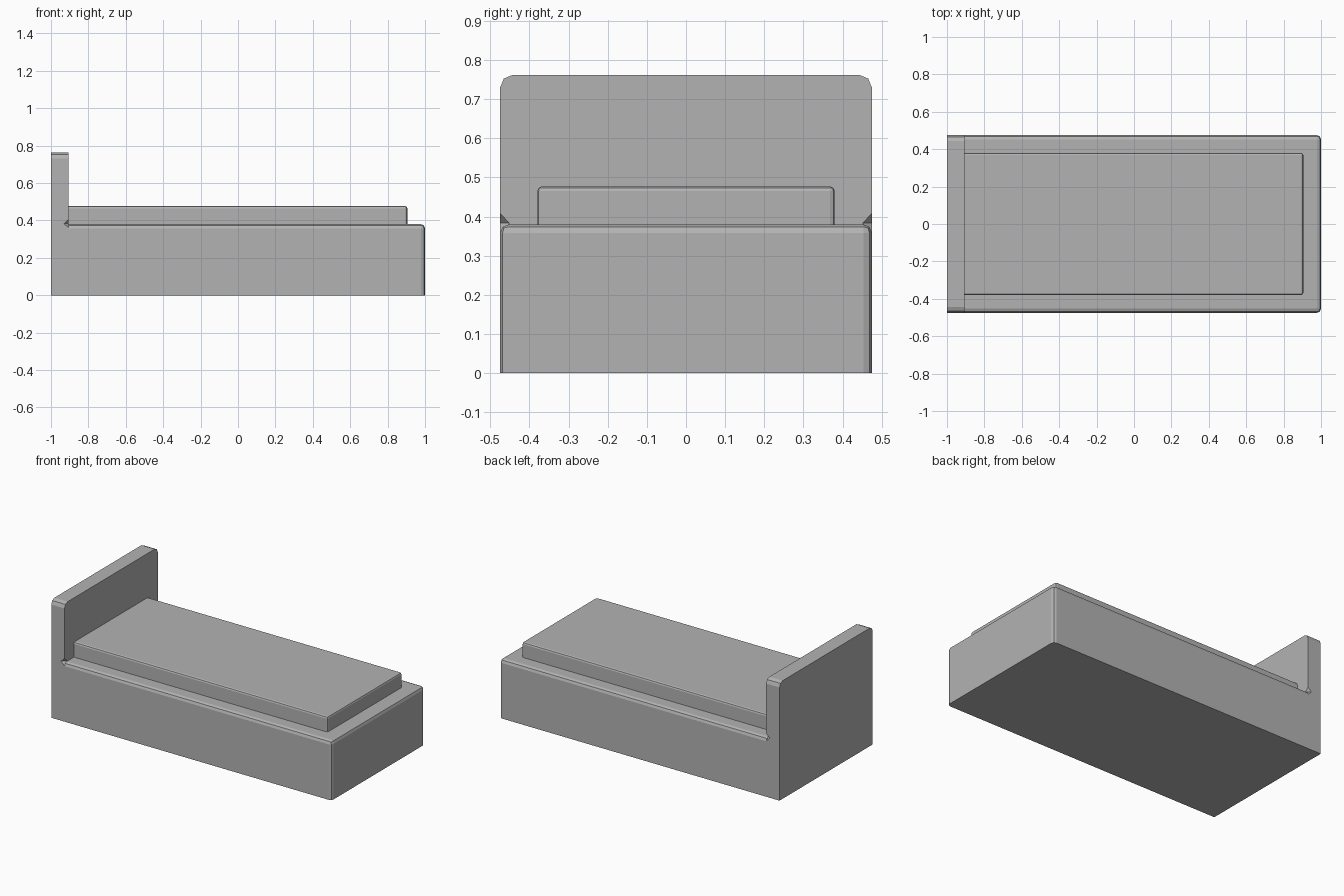
import bpy, bmesh
from mathutils import Vector

if "Cube" in bpy.data.objects:
    bpy.data.objects.remove(bpy.data.objects["Cube"])

grey = bpy.data.materials.new("light grey")
grey.diffuse_color = (0.45, 0.45, 0.45, 1)
grey.use_nodes = True
grey.node_tree.nodes["Principled BSDF"].inputs["Base Color"].default_value = grey.diffuse_color

JOINT = -0.905   # where the headboard meets the bed
HALF_W = 0.475
BASE_TOP = 0.38


def make_object(name, bm):
    bmesh.ops.recalc_face_normals(bm, faces=bm.faces)
    mesh = bpy.data.meshes.new(name)
    bm.to_mesh(mesh)
    bm.free()
    mesh.materials.append(grey)
    obj = bpy.data.objects.new(name, mesh)
    bpy.context.collection.objects.link(obj)
    return obj


def bevelled_box(name, lo, hi, choose, width, segments):
    """Box from lo to hi, bevelled on the edges picked by choose(mid, direction)."""
    lo, hi = Vector(lo), Vector(hi)
    bm = bmesh.new()
    bmesh.ops.create_cube(bm, size=1)
    for v in bm.verts:
        v.co = Vector([(a + b) / 2 + c * (b - a) for a, b, c in zip(lo, hi, v.co)])
    edges = []
    for e in bm.edges:
        a, b = e.verts[0].co, e.verts[1].co
        if choose((a + b) / 2, (b - a).normalized()):
            edges.append(e)
    bmesh.ops.bevel(bm, geom=edges, offset=width, segments=segments,
                    profile=0.5, affect='EDGES')
    return make_object(name, bm)


# Base: soft top rim and foot corners
bevelled_box("bed_base", (JOINT, -HALF_W, 0), (1, HALF_W, BASE_TOP),
             lambda m, d: m.x > JOINT + 0.01 and (m.z > 0.37 or abs(d.z) > 0.9),
             0.022, 2)

# Mattress: small rounding on the top rim and foot corners
bevelled_box("mattress", (JOINT, -0.38, BASE_TOP - 0.005), (0.905, 0.38, 0.477),
             lambda m, d: m.x > JOINT + 0.01 and (m.z > 0.47 or abs(d.z) > 0.9),
             0.012, 2)

# Headboard: rounded top corners
headboard = bevelled_box("headboard", (-1, -HALF_W, 0), (JOINT, HALF_W, 0.762),
                         lambda m, d: m.z > 0.75 and abs(d.x) > 0.9, 0.032, 2)

# Small pointed notches in the headboard beside the base rim
for side, label in ((-1, "front"), (1, "back")):
    bm = bmesh.new()
    x, y = JOINT + 0.001, side * (HALF_W + 0.001)
    pts = [(x - 0.027, y, 0.383), (x, y, 0.41), (x, y, 0.357), (x, side * 0.45, 0.383)]
    verts = [bm.verts.new(p) for p in pts]
    for tri in ((0, 1, 2), (0, 1, 3), (1, 2, 3), (0, 2, 3)):
        bm.faces.new([verts[i] for i in tri])
    cutter = make_object("notch_cutter_" + label, bm)
    cutter.hide_render = True
    cutter.hide_viewport = True
    cut = headboard.modifiers.new("notch_" + label, 'BOOLEAN')
    cut.operation = 'DIFFERENCE'
    cut.solver = 'EXACT'
    cut.object = cutter
